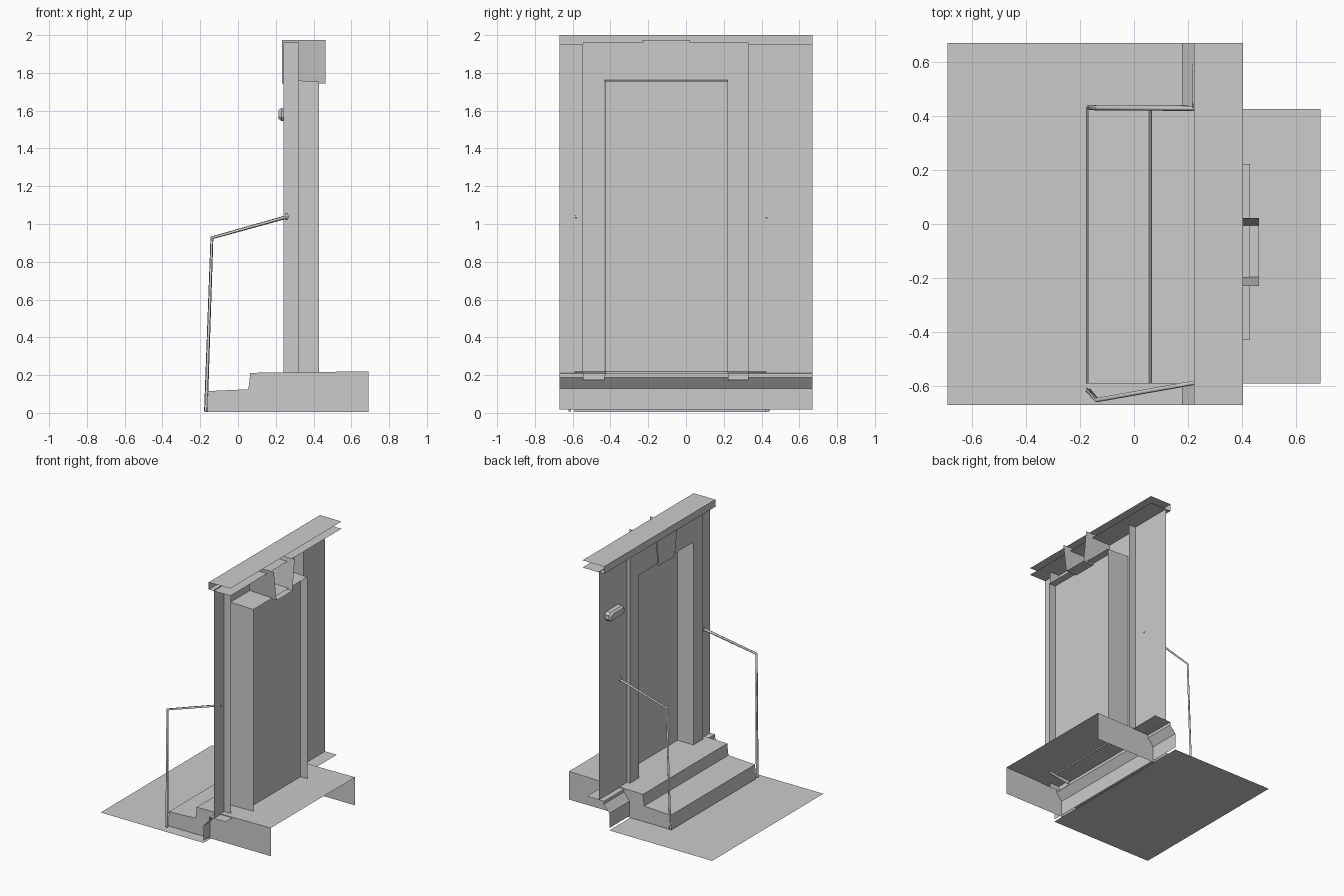
import bpy, bmesh
from mathutils import Vector

if "Cube" in bpy.data.objects:
    bpy.data.objects.remove(bpy.data.objects["Cube"])


def make(name, verts, faces):
    me = bpy.data.meshes.new(name)
    me.from_pydata(verts, [], faces)
    bm = bmesh.new()
    bm.from_mesh(me)
    bmesh.ops.recalc_face_normals(bm, faces=bm.faces)
    bm.to_mesh(me)
    bm.free()
    ob = bpy.data.objects.new(name, me)
    bpy.context.collection.objects.link(ob)
    return ob


def strip(name, profile, y0, y1):
    """Open (x, z) profile swept from y0 to y1."""
    n = len(profile)
    verts = [(x, y, z) for y in (y0, y1) for x, z in profile]
    return make(name, verts, [(i, i + 1, n + i + 1, n + i) for i in range(n - 1)])


def loft(name, rings, closed=False):
    """Skin between successive rings of equally many points."""
    n = len(rings[0])
    faces = [(k * n + i, k * n + (i + 1) % n, (k + 1) * n + (i + 1) % n, (k + 1) * n + i)
             for k in range(len(rings) - 1) for i in range(n if closed else n - 1)]
    return make(name, [p for r in rings for p in r], faces)


def arch(x, y0, y1, z0, z1):
    return [(x, y0, z0), (x, y0, z1), (x, y1, z1), (x, y1, z0)]


def rod(name, points, r):
    """Square bar along a path."""
    cu = bpy.data.curves.new(name, 'CURVE')
    cu.dimensions = '3D'
    cu.bevel_depth = r
    cu.bevel_resolution = 0
    cu.use_fill_caps = True
    sp = cu.splines.new('POLY')
    sp.points.add(len(points) - 1)
    for p, co in zip(sp.points, points):
        p.co = (*co, 1)
    ob = bpy.data.objects.new(name, cu)
    bpy.context.collection.objects.link(ob)
    return ob


# Pavement
strip("pavement", [(-0.69, 0.0), (0.178, 0.0)], -0.67, 0.67)

# Two steps running into the floor, open underneath and at the back
steps = [(-0.175, 0.005), (-0.17, 0.115), (0.055, 0.125),
         (0.065, 0.212), (0.69, 0.22)]
strip("steps", steps, -0.59, 0.425)
for y in (-0.59, 0.425):
    make("steps_side", [(x, y, z) for x, z in steps] + [(0.69, y, 0.005), (0.055, y, 0.005)],
         [(0, 1, 2, 6), (6, 2, 3, 4, 5)])

# Plinth with sloped top and ledge, running behind the steps
strip("plinth", [(0.178, 0.018), (0.178, 0.13), (0.225, 0.187),
                 (0.225, 0.209), (0.365, 0.211)], -0.67, 0.67)

# Wall panels on both sides of the doorway
for y0, y1 in ((-0.67, -0.545), (0.33, 0.67)):
    strip("wall", [(0.265, 0.209), (0.265, 1.95)], y0, y1)

# Cornice
strip("cornice", [(0.404, 1.945), (0.222, 1.945), (0.222, 2.0), (0.404, 2.0)], -0.67, 0.67)

# Door surround standing proud of the wall, open at the back
loft("door_surround", [arch(0.322, -0.545, 0.33, 0.175, 1.962),
                       arch(0.24, -0.545, 0.33, 0.175, 1.962),
                       arch(0.24, -0.432, 0.222, 0.175, 1.762),
                       arch(0.43, -0.427, 0.222, 0.2, 1.755)])

# Door set inside the reveal
make("door", arch(0.372, -0.428, 0.222, 0.205, 1.757), [(0, 1, 2, 3)])

# Keystone, open at the top and back
key = [(-0.23, 1.975), (-0.197, 1.745), (-0.006, 1.745), (0.022, 1.975)]
loft("keystone", [[(x, y, z) for y, z in key] for x in (0.233, 0.463)])
make("keystone_face", [(0.233, y, z) for y, z in key], [(0, 1, 2, 3)])

# Number plate with chamfered edges
w, h = 0.09, 0.035
rings = []
for x, s in ((0.264, 0.0), (0.23, 0.0), (0.215, 0.012)):
    a, b, c = w - s, h - s, 0.018
    rings.append([(x, 0.51 + y, 1.58 + z) for y, z in (
        (-a, -b + c), (-a + c, -b), (a - c, -b), (a, -b + c),
        (a, b - c), (a - c, b), (-a + c, b), (-a, b - c))])
loft("number_plate", rings, closed=True)
make("number_plate_face", rings[-1], [tuple(range(8))])

# Handrails with wall flanges
for pts in ([(-0.17, -0.615, 0.008), (-0.138, -0.652, 0.927), (0.268, -0.58, 1.04)],
            [(-0.17, 0.432, 0.008), (-0.138, 0.43, 0.927), (0.268, 0.428, 1.04)]):
    rod("handrail", pts, 0.0095)
    end = Vector(pts[-1])
    rod("handrail_flange", [end - Vector((0.016, 0, 0)), end - Vector((0.006, 0, 0))], 0.018)
